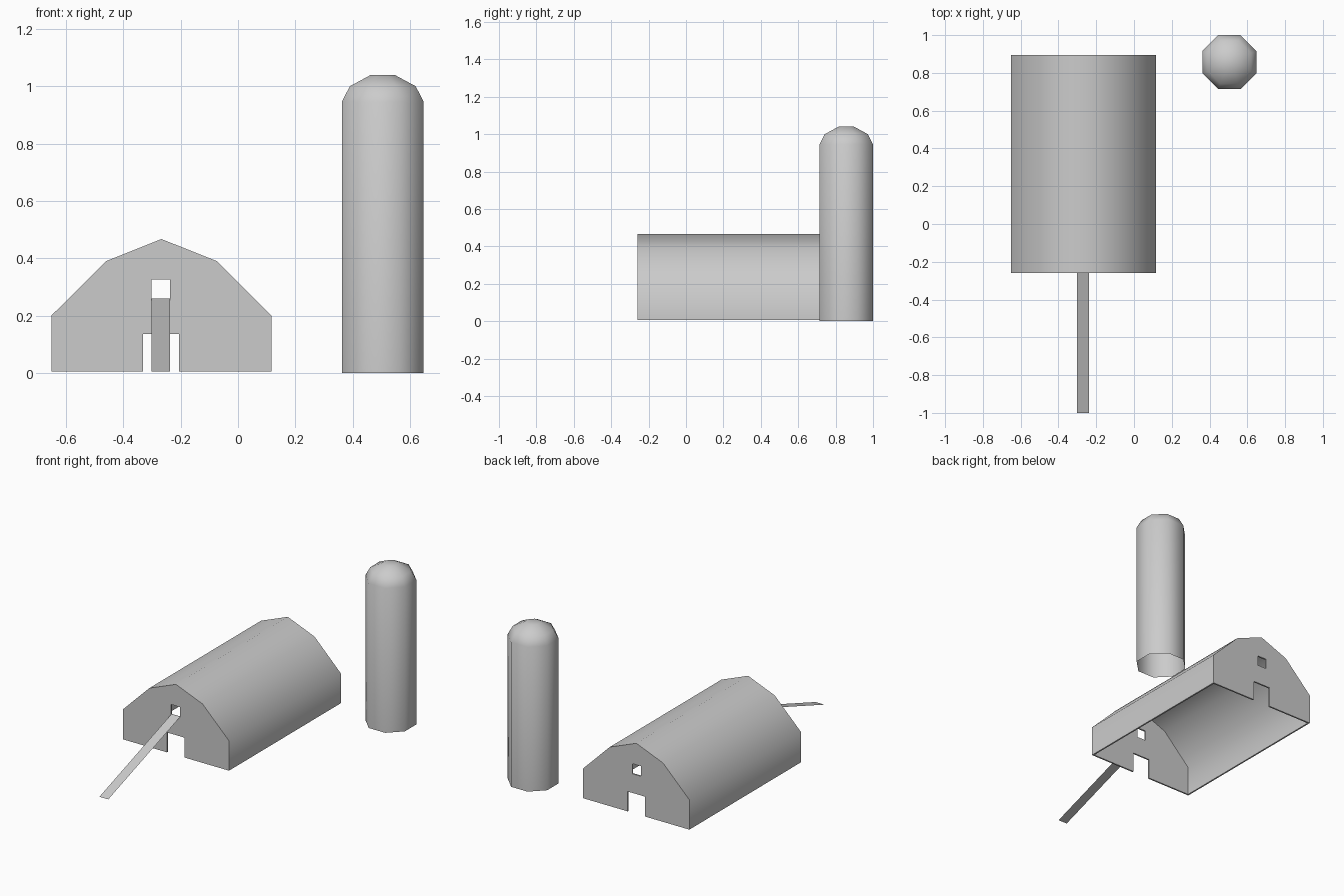
import bpy, bmesh, math
from mathutils import Vector

cube = bpy.data.objects.get("Cube")
if cube:
    bpy.data.objects.remove(cube, do_unlink=True)

grey = bpy.data.materials.new("plain_grey")
grey.use_nodes = True
grey.diffuse_color = (0.6, 0.6, 0.6, 1)
grey.node_tree.nodes["Principled BSDF"].inputs["Base Color"].default_value = (0.6, 0.6, 0.6, 1)


def make_object(name, bm):
    bmesh.ops.recalc_face_normals(bm, faces=bm.faces)
    mesh = bpy.data.meshes.new(name)
    bm.to_mesh(mesh)
    bm.free()
    mesh.materials.append(grey)
    ob = bpy.data.objects.new(name, mesh)
    bpy.context.collection.objects.link(ob)
    return ob


def prism(name, outline, y0, y1):
    """Extrude an x-z outline along y."""
    bm = bmesh.new()
    face = bm.faces.new([bm.verts.new((x, y0, z)) for x, z in outline])
    ext = bmesh.ops.extrude_face_region(bm, geom=[face])
    moved = [g for g in ext["geom"] if isinstance(g, bmesh.types.BMVert)]
    bmesh.ops.translate(bm, verts=moved, vec=(0, y1 - y0, 0))
    return make_object(name, bm)


def box_outline(x0, x1, z0, z1):
    return [(x0, z0), (x1, z0), (x1, z1), (x0, z1)]


def cut(ob, cutter):
    mod = ob.modifiers.new("cut", "BOOLEAN")
    mod.operation = "DIFFERENCE"
    mod.solver = "EXACT"
    mod.object = cutter
    bpy.context.view_layer.objects.active = ob
    bpy.ops.object.modifier_apply(modifier=mod.name)
    bpy.data.objects.remove(cutter, do_unlink=True)


def smooth(ob, degrees):
    bpy.ops.object.select_all(action="DESELECT")
    ob.select_set(True)
    bpy.context.view_layer.objects.active = ob
    bpy.ops.object.shade_smooth_by_angle(angle=math.radians(degrees))


# Barn: thin gambrel shell, open underneath
MID, FRONT, BACK, BASE, WALL = -0.267, -0.26, 0.895, 0.005, 0.01
half = [(0.384, BASE), (0.384, 0.2), (0.193, 0.39)]


def gambrel(scale, base):
    right = [(x * scale, z * scale) for x, z in half]
    right[0] = (right[0][0], base)
    left = [(-x, z) for x, z in reversed(right)]
    return [(MID + x, z) for x, z in right + [(0, 0.467 * scale)] + left]


barn = prism("barn", gambrel(1, BASE), FRONT, BACK)
cut(barn, prism("hollow", gambrel(0.974, -0.1), FRONT + WALL, BACK - WALL))

# Doorways and loft windows through both end walls
cut(barn, prism("doorways", box_outline(-0.331, -0.205, -0.2, 0.135), -0.5, 1.1))
cut(barn, prism("windows", box_outline(-0.302, -0.238, 0.26, 0.326), -0.5, 1.1))
smooth(barn, 60)

# Ramp: flat sheet from the ground up to the loft window
bm = bmesh.new()
bm.faces.new([bm.verts.new(p) for p in (
    (-0.302, -1, 0.005), (-0.238, -1, 0.005),
    (-0.238, FRONT, 0.26), (-0.302, FRONT, 0.26))])
ramp = make_object("ramp", bm)

# Silo: eight-sided tube with a domed cap, open underneath
bm = bmesh.new()
rings = []
for apothem, z in [(0.143, 0), (0.143, 0.945), (0.115, 1.0), (0.041, 1.04)]:
    radius = apothem / math.cos(math.pi / 8)
    angles = [math.pi / 8 + i * math.pi / 4 for i in range(8)]
    rings.append([bm.verts.new(Vector((0.505 + radius * math.cos(a),
                                       0.857 + radius * math.sin(a), z))) for a in angles])
for low, high in zip(rings, rings[1:]):
    for i in range(8):
        j = (i + 1) % 8
        bm.faces.new((low[i], low[j], high[j], high[i]))
bm.faces.new(rings[-1])
silo = make_object("silo", bm)
smooth(silo, 60)
